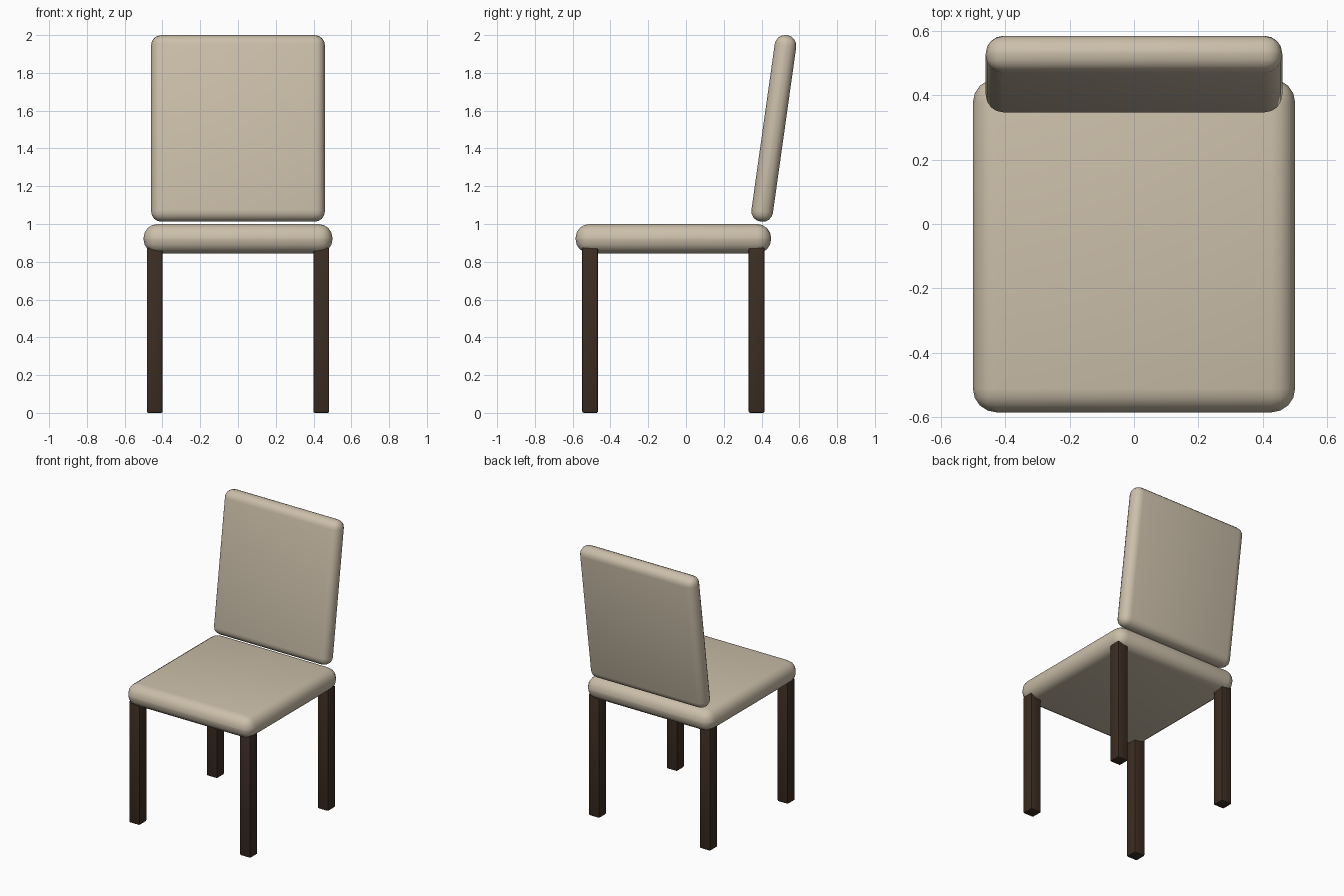
import bpy
import math

if "Cube" in bpy.data.objects:
    bpy.data.objects.remove(bpy.data.objects["Cube"], do_unlink=True)


def material(name, color):
    mat = bpy.data.materials.new(name)
    mat.use_nodes = True
    mat.diffuse_color = (*color, 1)
    mat.node_tree.nodes["Principled BSDF"].inputs["Base Color"].default_value = (*color, 1)
    return mat


def rounded_box(name, size, location, radius, segments, mat, tilt=0.0):
    bpy.ops.mesh.primitive_cube_add(size=1, location=location, rotation=(tilt, 0, 0))
    obj = bpy.context.object
    obj.name = name
    obj.scale = size
    bpy.ops.object.transform_apply(location=False, rotation=False, scale=True)
    bevel = obj.modifiers.new("Rounded edges", "BEVEL")
    bevel.width = radius
    bevel.segments = segments
    bevel.limit_method = "NONE"
    obj.data.materials.append(mat)
    bpy.ops.object.modifier_apply(modifier=bevel.name)
    bpy.ops.object.shade_smooth_by_angle(angle=math.radians(40))
    return obj


cream = material("cream upholstery", (0.60, 0.52, 0.40))
brown = material("dark brown wood", (0.045, 0.026, 0.016))

SEAT_Y = -0.067

# Cushions
rounded_box("seat", (1.0, 1.035, 0.155), (0, SEAT_Y, 0.9225), 0.074, 4, cream)
rounded_box("backrest", (0.92, 0.115, 0.997), (0, 0.465, 1.506), 0.055, 4, cream,
            tilt=-math.radians(8))

# Legs, with tops sunk into the seat
for side, x in (("left", 1), ("right", -1)):
    for end, y in (("front", -1), ("back", 1)):
        rounded_box(f"{end}_{side}_leg", (0.084, 0.084, 0.875),
                    (x * 0.441, SEAT_Y + y * 0.441, 0.4375), 0.008, 2, brown)
